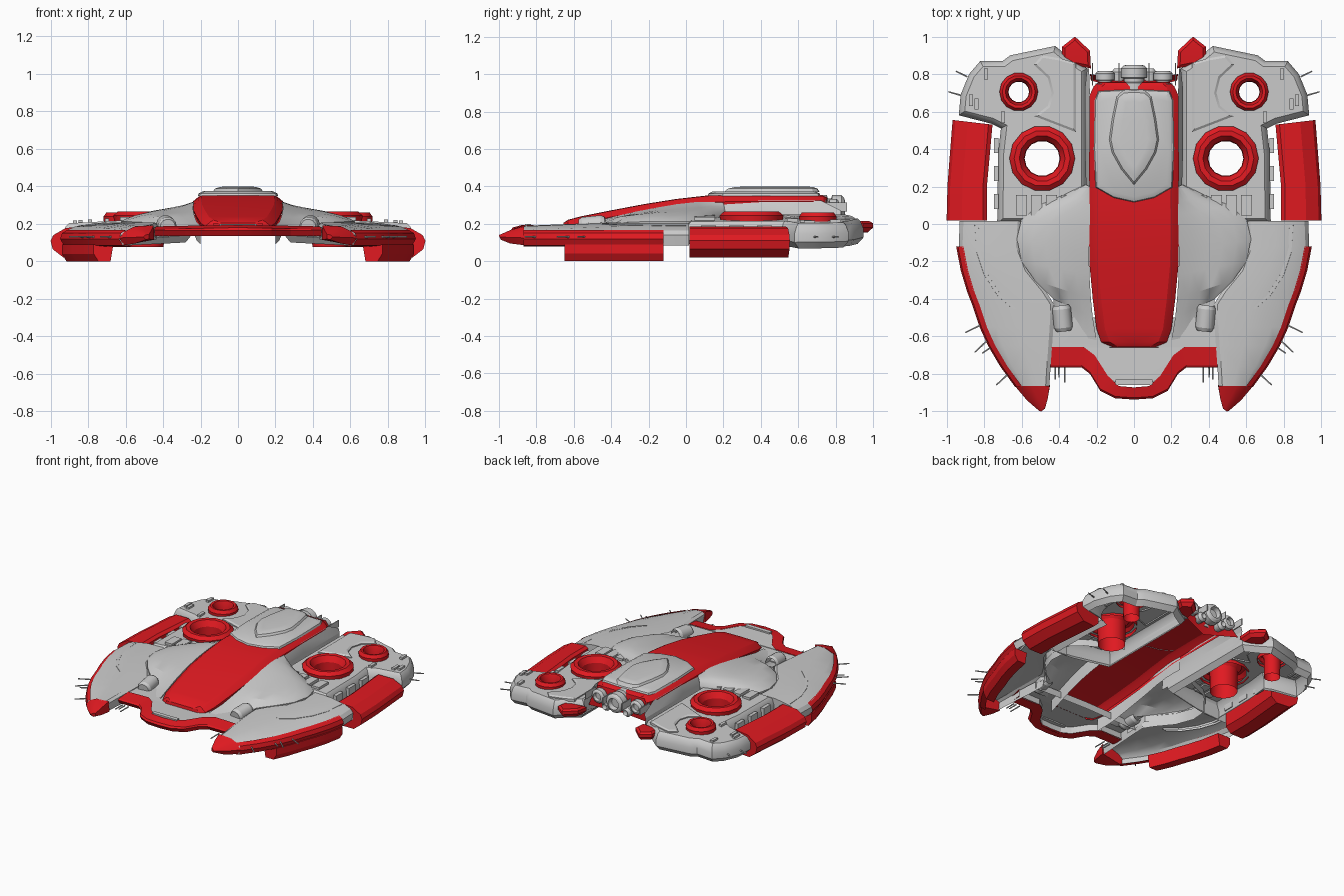
import bpy, bmesh
from math import sin, cos, pi
from mathutils import Vector

red = bpy.data.materials.new("red_paint")
red.diffuse_color = (0.75, 0.01, 0.015, 1)


def finish(name, bm, mat=None, mirror=False):
    bmesh.ops.recalc_face_normals(bm, faces=bm.faces[:])
    me = bpy.data.meshes.new(name)
    bm.to_mesh(me)
    bm.free()
    me.shade_smooth()
    me.set_sharp_from_angle(angle=0.45)
    ob = bpy.data.objects.new(name, me)
    bpy.context.collection.objects.link(ob)
    if mat:
        me.materials.append(mat)
    if mirror:
        ob.modifiers.new("mirror", 'MIRROR')
    return ob


def loft(name, rings, mat=None, mirror=False, closed=False, caps=False):
    """Skin between point rows of equal length."""
    bm = bmesh.new()
    vs = [[bm.verts.new(p) for p in r] for r in rings]
    n = len(vs[0])
    for a, b in zip(vs, vs[1:]):
        for i in range(n if closed else n - 1):
            j = (i + 1) % n
            bm.faces.new((a[i], a[j], b[j], b[i]))
    if caps:
        bm.faces.new(vs[0])
        bm.faces.new(vs[-1])
    bmesh.ops.remove_doubles(bm, verts=bm.verts[:], dist=1e-5)
    return finish(name, bm, mat, mirror)


def inset(pts, d):
    ps = [Vector(p) for p in pts]
    out = []
    for i, p in enumerate(ps):
        a = (p - ps[i - 1]).normalized()
        b = (ps[(i + 1) % len(ps)] - p).normalized()
        na, nb = Vector((-a.y, a.x)), Vector((-b.y, b.x))
        out.append(p + (na + nb) * d / max(0.5, 1 + na.dot(nb)))
    return out


def circle(cx, cy, r, n=14):
    return [(cx + r * cos(2 * pi * i / n), cy + r * sin(2 * pi * i / n)) for i in range(n)]


def shell(name, outline, zf, levels, mat=None, mirror=False, holes=(), bottom=False):
    """Plate from a plan outline: levels are (inset, dz) rows, the last one is filled."""
    area = sum(a[0] * b[1] - b[0] * a[1] for a, b in zip(outline, outline[1:] + outline[:1]))
    pts = outline if area > 0 else outline[::-1]
    bm = bmesh.new()
    rows = [[bm.verts.new((p[0], p[1], zf(p[0], p[1]) + dz)) for p in inset(pts, d)] for d, dz in levels]
    n = len(pts)
    for a, b in zip(rows, rows[1:]):
        for i in range(n):
            bm.faces.new((a[i], a[(i + 1) % n], b[(i + 1) % n], b[i]))
    if bottom:
        bm.faces.new(rows[0])
    loops = [rows[-1]] + [[bm.verts.new((x, y, zf(x, y) + levels[-1][1])) for x, y in h] for h in holes]
    edges = []
    for lp in loops:
        for i, v in enumerate(lp):
            w = lp[(i + 1) % len(lp)]
            edges.append(bm.edges.get((v, w)) or bm.edges.new((v, w)))
    bmesh.ops.triangle_fill(bm, use_beauty=True, edges=edges, normal=(0, 0, 1))
    return finish(name, bm, mat, mirror)


def both(half):
    return half + [(-x, y) for x, y in half[::-1] if x > 0]


def lathe(name, prof, c, axis, n=14, mat=None, mirror=False):
    q = Vector(axis).to_track_quat('Z', 'Y')
    rings = [[Vector(c) + q @ Vector((x, y, h)) for x, y in circle(0, 0, r, n)] for r, h in prof]
    return loft(name, rings, mat, mirror, closed=True)


def box(name, c, s, mat=None, mirror=True):
    bm = bmesh.new()
    bmesh.ops.create_cube(bm, size=1)
    for v in bm.verts:
        v.co = Vector([c[i] + v.co[i] * s[i] for i in range(3)])
    return finish(name, bm, mat, mirror)


# rear wings, with round openings for the lift fans
wing_z = lambda x, y: 0.25 - 0.052 * x
rear = [(0.25, 0.05), (0.25, 0.83), (0.36, 0.90), (0.42, 0.95), (0.66, 0.90), (0.70, 0.87), (0.82, 0.87),
        (0.88, 0.80), (0.925, 0.69), (0.935, 0.58), (0.76, 0.535), (0.71, 0.51), (0.725, 0.38), (0.73, 0.0),
        (0.55, 0.0)]
fans = [(0.49, 0.35, 0.17), (0.615, 0.705, 0.10)]
shell("rear_wing", rear, wing_z, [(0.03, -0.135), (0, -0.10), (0, -0.055), (0.015, -0.015), (0.03, 0)],
      mirror=True, holes=[circle(x, y, r * 0.9) for x, y, r in fans])

# lift fan rims and tubes
for x, y, r in fans:
    z = wing_z(x, y)
    lathe("lift_fan", [(r, z - 0.02), (r * 1.03, z + 0.02), (r * 0.88, z + 0.042), (r * 0.72, z + 0.04),
                       (r * 0.57, z), (r * 0.55, 0.075)], (x, y, 0), (0, 0, 1), mat=red, mirror=True)

# crescent panels and small fittings on the rear wings
cres = [(0.31, 0.49), (0.31, 0.86), (0.40, 0.885), (0.49, 0.90), (0.535, 0.85), (0.46, 0.78), (0.44, 0.70),
        (0.46, 0.63), (0.53, 0.575)]
cres_in = [(0.33, 0.52), (0.33, 0.85), (0.48, 0.87), (0.50, 0.85), (0.43, 0.78), (0.41, 0.70), (0.43, 0.62)]
shell("wing_panel", [(x, y) for x, y in cres], wing_z, [(0, -0.01), (0, 0.008), (0.012, 0.016)], mirror=True)
for x in (0.36, 0.44, 0.52, 0.60):
    box("wing_slat", (x, 0.10, wing_z(x, 0) + 0.004), (0.06, 0.11, 0.025))
for x, y in ((0.84, 0.64), (0.87, 0.66), (0.79, 0.80), (0.70, 0.57)):
    box("wing_fitting", (x, y, wing_z(x, 0) + 0.004), (0.022, 0.06, 0.02))
for y in (0.12, 0.27, 0.42):
    box("wing_side_block", (0.735, y, 0.16), (0.025, 0.08, 0.06))

# red rear side pods
pod = []
for y, xi, xo, dy in ((0.02, 0.785, 1.0, 0), (0.2, 0.785, 0.995, 0.01), (0.53, 0.755, 0.968, 0.025)):
    w = xo - xi
    pod.append([(xi + w * u, y + dy * u, z) for u, z in
                ((0, 0.06), (0, 0.17), (0.1, 0.185), (0.62, 0.178), (0.93, 0.14), (1, 0.11), (0.95, 0.065),
                 (0.68, 0.02), (0.2, 0.02))])
loft("side_pod", pod, red, True, closed=True, caps=True)

# swept front wings: y, inner x, outer x
stations = [(0.015, 0.60, 0.93), (-0.12, 0.61, 0.935), (-0.25, 0.56, 0.91), (-0.36, 0.47, 0.877),
            (-0.43, 0.425, 0.85), (-0.55, 0.43, 0.81), (-0.65, 0.437, 0.765), (-0.76, 0.445, 0.70),
            (-0.87, 0.452, 0.62)]
rows = []
for y, xi, xo in stations:
    t = max(0, -y - 0.4) * 0.04
    w = xo - xi
    rows.append([(xi + 0.01, y, 0.115), (xi, y, 0.195 - t), (xi + 0.02, y, 0.208 - t),
                 (xi + w * 0.45, y, 0.205 - t), (xi + w * 0.8, y, 0.185 - t), (xo - 0.02, y, 0.165 - t * 0.5),
                 (xo, y, 0.14), (xo - 0.01, y, 0.085)])
loft("front_wing", rows, None, True)
loft("front_wing_rear_face", [rows[0], [(x, y, 0.09) for x, y, z in rows[0]]], None, True)

# red leading edge and tip of the front wings
edge = []
for y, xi, xo in stations[1:]:
    edge.append([(xo - 0.025, y, 0.168), (xo + 0.004, y, 0.15), (xo + 0.014, y, 0.12), (xo - 0.005, y, 0.085),
                 (xo - 0.05, y, 0.08)])
loft("wing_leading_edge", edge, red, True)
tip = [[(0.448, -0.86, 0.115), (0.45, -0.865, 0.192), (0.55, -0.865, 0.186), (0.605, -0.865, 0.16),
        (0.635, -0.865, 0.125), (0.61, -0.86, 0.085)],
       [(0.46, -0.93, 0.115), (0.46, -0.93, 0.17), (0.51, -0.935, 0.168), (0.54, -0.94, 0.152),
        (0.572, -0.94, 0.127), (0.55, -0.94, 0.095)],
       [(0.475, -0.985, 0.12), (0.475, -0.985, 0.143), (0.485, -0.99, 0.143), (0.495, -1.0, 0.14),
        (0.505, -0.998, 0.13), (0.49, -0.99, 0.115)]]
loft("wing_tip", tip, red, True, closed=True, caps=True)

# raised strip following the front wing and red keel pods below it
loft("wing_ridge", [[(x - 0.012, y, z - 0.01), (x - 0.01, y, z + 0.008), (x + 0.01, y, z + 0.006), (x + 0.012, y, z - 0.01)]
                    for x, y, z in ((0.84, 0.0, 0.185), (0.83, -0.15, 0.185), (0.79, -0.27, 0.187),
                                    (0.72, -0.38, 0.19), (0.64, -0.45, 0.195))], None, True)
keel = []
for y, xi, xo in stations[1:7]:
    keel.append([(xo - 0.10, y, 0.09), (xo + 0.005, y, 0.09), (xo + 0.005, y, 0.04), (xo - 0.02, y, 0),
                 (xo - 0.085, y, 0)])
loft("keel_pod", keel, red, True, closed=True, caps=True)

# curved shoulders between spine and wings
inner = [(0.235, 0.20, 0.315), (0.235, 0.12, 0.318), (0.235, 0.05, 0.316), (0.237, -0.05, 0.305),
         (0.24, -0.15, 0.288), (0.238, -0.27, 0.265), (0.23, -0.40, 0.235), (0.22, -0.50, 0.21), (0.20, -0.62, 0.19)]
outer = [(0.26, 0.21, 0.235), (0.38, 0.155, 0.225), (0.52, 0.10, 0.215), (0.60, 0.03, 0.212), (0.625, -0.08, 0.212),
         (0.60, -0.20, 0.212), (0.53, -0.30, 0.21), (0.43, -0.40, 0.20), (0.42, -0.57, 0.18)]
rows = []
for a, b in zip(inner, outer):
    a, b = Vector(a), Vector(b)
    row = [a - Vector((0, 0, 0.1)), a]
    for t, bulge in ((0.2, 0.004), (0.4, 0.012), (0.6, 0.02), (0.8, 0.018), (0.95, 0.008)):
        row.append(a.lerp(b, t) + Vector((0, 0, bulge if b.y > -0.35 else -bulge)))
    rows.append(row + [b, b - Vector((0, 0, 0.05))])
loft("shoulder", rows, None, True)
lathe("intake_pipe", [(0, 0), (0.04, 0), (0.05, 0.02), (0.05, 0.12), (0.04, 0.14)], (0.375, -0.57, 0.185),
      (0.1, 1, 0.1), mirror=True)

# front deck and red bumper
deck = both([(0, -0.5), (0.44, -0.5), (0.45, -0.66), (0.27, -0.66), (0.21, -0.71), (0.14, -0.82), (0.08, -0.855),
             (0, -0.86)])
shell("front_deck", deck, lambda x, y: 0.19 - 0.02 * abs(x), [(0, -0.05), (0, 0)])
box("deck_step", (0, -0.845, 0.19), (0.2, 0.03, 0.02), mirror=False)
top = [(0.455, -0.655), (0.27, -0.655), (0.21, -0.70), (0.14, -0.81), (0.08, -0.865), (0, -0.872)]
low = [(0.445, -0.765), (0.28, -0.765), (0.235, -0.80), (0.18, -0.89), (0.10, -0.93), (0, -0.937)]
loft("front_bumper", [[(x, y, 0.195 - 0.02 * x) for x, y in top], [(x, y + 0.01, 0.18 - 0.02 * x) for x, y in low],
                      [(x, y, 0.165) for x, y in low], [(x, y + 0.02, 0.135) for x, y in low],
                      [(x, y, 0.135) for x, y in top]], red, True)

# red spine: y, half width, top height
spine = [(-0.655, 0.13, 0.205), (-0.63, 0.175, 0.222), (-0.56, 0.20, 0.24), (-0.40, 0.22, 0.272), (-0.22, 0.237, 0.306),
         (-0.05, 0.24, 0.333), (0.12, 0.238, 0.352), (0.40, 0.24, 0.355), (0.68, 0.24, 0.355), (0.735, 0.215, 0.35),
         (0.755, 0.19, 0.34)]
loft("red_spine", [[(0, y, z), (w - 0.045, y, z - 0.002), (w - 0.03, y, z - 0.01), (w, y, z - 0.035),
                    (w - 0.005, y, z - min(0.06, z - 0.17))] for y, w, z in spine], red, True)
loft("spine_nose", [[(x, -0.655, 0.205) for x in (-0.13, 0, 0.13)], [(x, -0.66, 0.18) for x in (-0.13, 0, 0.13)]], red)

# rear body side walls and red tail plate
loft("body_side", [[(0.236, 0.0, 0.28), (0.25, 0.0, 0.24), (0.245, 0.0, 0.15)],
                   [(0.236, 0.4, 0.325), (0.262, 0.4, 0.25), (0.245, 0.4, 0.14)],
                   [(0.236, 0.72, 0.325), (0.262, 0.72, 0.25), (0.245, 0.72, 0.14)],
                   [(0.24, 0.83, 0.27), (0.25, 0.83, 0.24), (0.245, 0.83, 0.17)]], None, True)
loft("tail_plate", [[(0, 0.755, 0.34), (0.19, 0.755, 0.34)], [(0, 0.765, 0.25), (0.23, 0.765, 0.26)],
                    [(0, 0.72, 0.17), (0.235, 0.80, 0.20)]], red, True)

# grey canopy with raised teardrop
canopy = both([(0, 0.115), (0.11, 0.14), (0.205, 0.195), (0.215, 0.40), (0.21, 0.66), (0.19, 0.71), (0, 0.72)])
shell("canopy", canopy, lambda x, y: 0.374, [(0, -0.025), (0.005, -0.012), (0.03, 0)])
drop = both([(0, 0.205), (0.07, 0.29), (0.12, 0.38), (0.135, 0.45), (0.12, 0.56), (0.095, 0.68), (0.06, 0.71),
             (0, 0.715)])
shell("canopy_teardrop", drop, lambda x, y: 0.374, [(0, -0.004), (0.012, 0.014), (0.035, 0.022), (0.06, 0.025)])

# engine cluster
engine = [(0.7, -1), (1, -0.9), (1, -0.4), (0.75, -0.35), (0.75, -0.15), (1, -0.1), (1, 0.45), (0.8, 0.6), (0.6, 0.65),
          (0.5, 0.3), (0, 0.3)]
for name, x, r, side in (("main_engine", 0, 0.07, False), ("side_engine", 0.155, 0.05, True)):
    lathe(name, [(a * r, b * 1.3 * r) for a, b in engine], (x, 0.79 if r > 0.06 else 0.775, 0.285), (0, 1, 0), mirror=side)
lathe("lower_engine", [(0.0, -0.04), (0.03, -0.04), (0.035, 0.02), (0.02, 0.04), (0, 0.02)], (0.085, 0.79, 0.235), (0, 1, 0),
      mirror=True)
for x in (0.08, 0.222):
    box("engine_fin", (x, 0.80, 0.29), (0.006, 0.12, 0.05))

# red tail fins
fin = [(0.23, 0.83), (0.235, 0.925), (0.315, 1.0), (0.385, 0.945), (0.38, 0.86)]
shell("tail_fin", fin, lambda x, y: 0.215 - 0.1 * max(0, 0.93 - y), [(0.02, -0.06), (0, -0.035), (0, -0.012), (0.015, 0)],
      red, True, bottom=True)

# antenna spikes
spikes = [(0.80, -0.53, 0.90, -0.58), (0.78, -0.62, 0.85, -0.685), (0.75, -0.65, 0.81, -0.69), (0.67, -0.80, 0.735, -0.86),
          (0.37, -0.75, 0.37, -0.845), (0.40, -0.75, 0.40, -0.82), (0.42, -0.75, 0.42, -0.83), (0.89, 0.785, 0.95, 0.815),
          (0.92, 0.685, 0.99, 0.705)]
for x0, y0, x1, y1 in spikes:
    d = Vector((x1 - x0, y1 - y0, 0))
    lathe("antenna", [(0.005, 0), (0.004, d.length), (0, d.length)], (x0, y0, 0.13), d, n=5, mirror=True)
